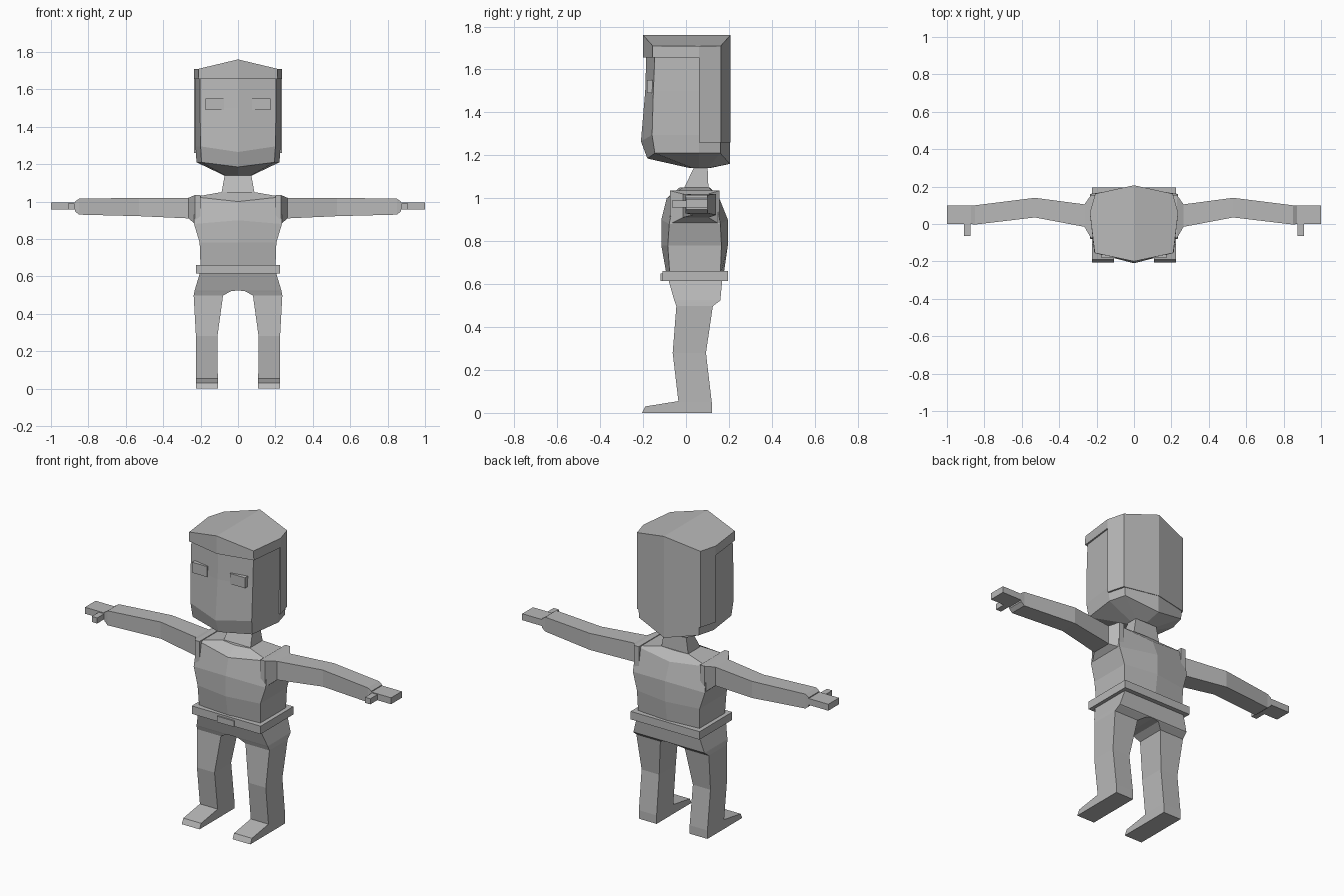
import bpy, bmesh

if "Cube" in bpy.data.objects:
    bpy.data.objects.remove(bpy.data.objects["Cube"])

grey = bpy.data.materials.new("plain grey")
grey.diffuse_color = (0.48, 0.48, 0.48, 1)
grey.use_nodes = True
grey.node_tree.nodes["Principled BSDF"].inputs["Base Color"].default_value = grey.diffuse_color


def finish(name, bm, mirror=False):
    """Turn a bmesh into a named flat-shaded object."""
    bmesh.ops.recalc_face_normals(bm, faces=bm.faces)
    mesh = bpy.data.meshes.new(name)
    bm.to_mesh(mesh)
    bm.free()
    mesh.materials.append(grey)
    ob = bpy.data.objects.new(name, mesh)
    bpy.context.collection.objects.link(ob)
    if mirror:
        ob.modifiers.new("mirror", 'MIRROR')
    return ob


def loft(name, rings, halves=False, mirror=False):
    """Skin a list of rings. With halves, each ring runs front to back
    on the +x side and is completed by symmetry."""
    bm = bmesh.new()
    n = len(rings[0])
    if halves:
        rings = [r + [(-x, y, z) for x, y, z in r[-2:0:-1]] for r in rings]
    rows = [[bm.verts.new(p) for p in r] for r in rings]
    for a, b in zip(rows, rows[1:]):
        for i in range(len(a)):
            j = (i + 1) % len(a)
            bm.faces.new((a[i], a[j], b[j], b[i]))
    for row in (rows[0], rows[-1]):
        if halves:
            bm.faces.new(row[:n])
            bm.faces.new(row[n - 1:] + row[:1])
        else:
            bm.faces.new(row)
    # no hidden walls on the centre plane
    if mirror:
        hidden = [f for f in bm.faces if all(abs(v.co.x) < 1e-4 for v in f.verts)]
        bmesh.ops.delete(bm, geom=hidden, context='FACES_ONLY')
    return finish(name, bm, mirror)


def rect_z(x0, x1, y0, y1, z):
    return [(x0, y0, z), (x1, y0, z), (x1, y1, z), (x0, y1, z)]


def rect_x(x, y0, y1, z0, z1):
    return [(x, y0, z0), (x, y1, z0), (x, y1, z1), (x, y0, z1)]


def box(name, x0, x1, y0, y1, z0, z1, mirror=False):
    return loft(name, [rect_z(x0, x1, y0, y1, z0), rect_z(x0, x1, y0, y1, z1)],
                mirror=mirror)


# head: front centre, front corner, side, back corner, back centre
def head_ring(yf, zf, xc, yc, zc, xm, zb):
    return [(0, yf, zf), (xc, yc, zc), (xm, .06, zc), (xc, .16, zc), (0, .204, zb)]


loft("head", [
    [(0, .02, 1.14), (.07, .03, 1.14), (.075, .06, 1.14), (.07, .1, 1.14), (0, .11, 1.14)],
    head_ring(-.18, 1.185, .195, -.145, 1.21, .222, 1.16),
    head_ring(-.21, 1.265, .2, -.158, 1.295, .227, 1.265),
    head_ring(-.19, 1.5, .203, -.152, 1.5, .228, 1.5),
    head_ring(-.185, 1.67, .203, -.145, 1.67, .228, 1.67)], halves=True)

# hair: top cap and the lower back part
loft("hair_cap", [
    [(0, -.2, 1.655), (.212, -.155, 1.655), (.236, .06, 1.655), (.207, .162, 1.655), (0, .207, 1.655)],
    [(0, -.2, 1.76), (.21, -.155, 1.71), (.236, .06, 1.71), (.207, .162, 1.71), (0, .207, 1.76)]],
    halves=True)
loft("hair_back", [[(0, .06, z), (.236, .06, z), (.207, .162, z), (0, .207, z)]
                   for z in (1.26, 1.66)], halves=True)

box("eye", .075, .173, -.182, -.15, 1.49, 1.552, mirror=True)

# neck
loft("neck", [rect_z(-.09, .09, -.015, .105, 1.035),
              rect_z(-.068, .068, .045, .1, 1.16)])


# torso
def torso_ring(yf, xc, yc, yc2, yb, z, zc):
    return [(0, yf, z), (xc, yc, zc), (xc, yc2, zc), (0, yb, z)]


loft("torso", [
    torso_ring(-.09, .2, -.075, .16, .175, .64, .64),
    torso_ring(-.115, .205, -.085, .165, .195, .78, .78),
    torso_ring(-.115, .235, -.078, .16, .195, .9, .88),
    torso_ring(-.09, .232, -.05, .135, .155, 1.0, 1.025),
    torso_ring(-.03, .09, -.015, .105, .11, 1.05, 1.05)], halves=True)

# shoulders and arms
loft("arm", [rect_x(.2, -.075, .155, .87, 1.035),
             rect_x(.23, -.075, .155, .88, 1.035),
             rect_x(.265, -.015, .105, .91, 1.02),
             rect_x(.53, .035, .14, .922, 1.02),
             rect_x(.85, -.003, .1, .93, 1.015),
             rect_x(.872, .0, .1, .948, 1.0)], mirror=True)
box("hand", .845, 1.0, .0, .1, .957, .995, mirror=True)
box("thumb", .875, .91, -.065, .01, .957, .99, mirror=True)

# belt
box("belt", -.225, .225, -.11, .195, .615, .662)
box("buckle", -.055, .055, -.118, -.1, .615, .65)

# hips and legs, with crotch step
loft("leg", [rect_z(0, .2, -.085, .17, .63),
             rect_z(0, .232, -.055, .16, .525),
             rect_z(.04, .233, -.053, .155, .52),
             rect_z(.08, .237, -.045, .125, .497),
             rect_z(.11, .225, -.062, .093, .28),
             rect_z(.108, .224, -.035, .12, .05),
             rect_z(.108, .224, -.035, .12, 0)], mirror=True)

# feet: wedge from ankle to toe
loft("foot", [[(x, -.205, 0), (x, .11, 0), (x, .11, .055), (x, -.035, .055), (x, -.19, .03)]
              for x in (.108, .224)], mirror=True)
